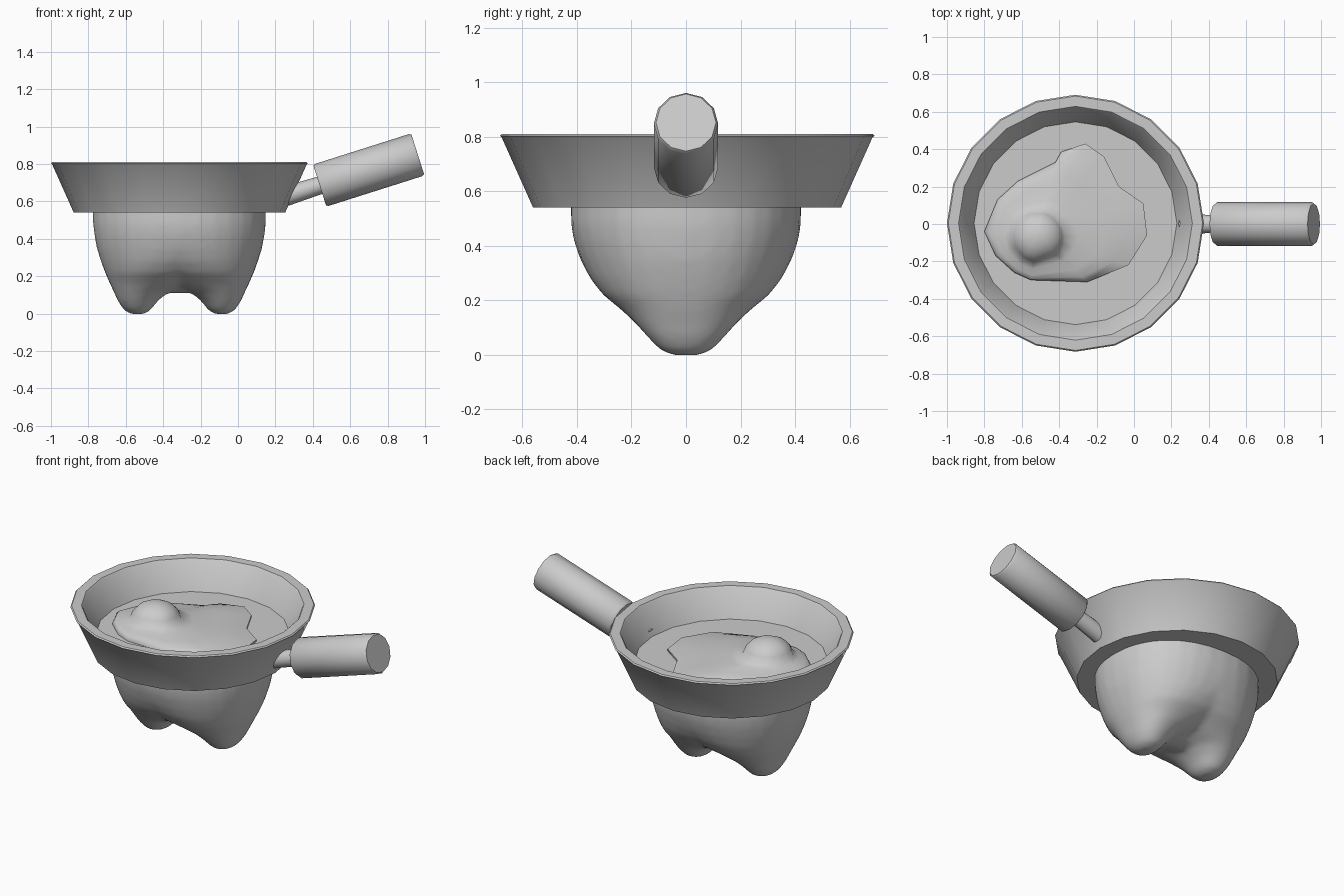
import bpy, bmesh, math
from mathutils import Vector

if "Cube" in bpy.data.objects:
    bpy.data.objects.remove(bpy.data.objects["Cube"])

grey = bpy.data.materials.new("plain_grey")
grey.use_nodes = True
COL = (0.6, 0.6, 0.6, 1)
grey.diffuse_color = COL
grey.node_tree.nodes["Principled BSDF"].inputs["Base Color"].default_value = COL

CX, CY = -0.313, 0.004        # pan centre


def loft(bm, rings, close_loop=False, cap=True):
    """Skin equal-length rings of points; optionally join last to first."""
    vs = [[bm.verts.new(p) for p in r] for r in rings]
    n = len(vs[0])
    pairs = list(zip(vs, vs[1:])) + ([(vs[-1], vs[0])] if close_loop else [])
    for a, b in pairs:
        for i in range(n):
            j = (i + 1) % n
            bm.faces.new((a[i], a[j], b[j], b[i]))
    if cap and not close_loop:
        bm.faces.new(vs[0])
        bm.faces.new(vs[-1])


def finish(name, bm, angle=35):
    bmesh.ops.recalc_face_normals(bm, faces=bm.faces)
    me = bpy.data.meshes.new(name)
    bm.to_mesh(me)
    bm.free()
    me.materials.append(grey)
    ob = bpy.data.objects.new(name, me)
    bpy.context.collection.objects.link(ob)
    bpy.ops.object.select_all(action='DESELECT')
    ob.select_set(True)
    bpy.context.view_layer.objects.active = ob
    bpy.ops.object.shade_smooth_by_angle(angle=math.radians(angle))
    return ob


def circle(r, z, n=20, cx=CX, cy=CY):
    return [(cx + r * math.cos(math.tau * i / n), cy + r * math.sin(math.tau * i / n), z)
            for i in range(n)]


# Pan: flared wall, thin rim and recessed floor
bm = bmesh.new()
profile = [(0.565, 0.54), (0.68, 0.797), (0.687, 0.803), (0.68, 0.81),
           (0.625, 0.81), (0.618, 0.803), (0.542, 0.64)]
loft(bm, [circle(r, z) for r, z in profile])
finish("pan", bm)

# Fried egg: irregular white rising into a round yolk
outline = [(0.07, -0.06), (0.05, 0.11), (-0.08, 0.20), (-0.16, 0.36), (-0.26, 0.43),
           (-0.39, 0.385), (-0.42, 0.33), (-0.62, 0.23), (-0.73, 0.13), (-0.80, -0.04),
           (-0.74, -0.17), (-0.64, -0.26), (-0.55, -0.30), (-0.25, -0.31), (-0.03, -0.22)]
yolk = Vector((-0.515, -0.07))
rings = [[(x, y, 0.635) for x, y in outline]]
# each step: share of outline left, yolk radius, height
for f, r, z in [(1, 0, 0.652), (0.75, 0.05, 0.668), (0.45, 0.1, 0.678), (0.12, 0.145, 0.688),
                (0, 0.145, 0.705), (0, 0.13, 0.74), (0, 0.1, 0.772),
                (0, 0.06, 0.792), (0, 0.02, 0.80)]:
    ring = []
    for p in outline:
        d = Vector(p) - yolk
        q = yolk + d * f + d.normalized() * r
        ring.append((q.x, q.y, z))
    rings.append(ring)
bm = bmesh.new()
loft(bm, rings)
finish("fried_egg", bm, 60)

# Body: two mirrored rooted halves fused into one smooth form
# each level: height, outer x, inner x, half depth
levels = [(0.60, -0.462, 0.462, 0.422), (0.48, -0.462, 0.462, 0.422),
          (0.42, -0.455, 0.45, 0.412), (0.35, -0.442, 0.41, 0.388),
          (0.28, -0.42, 0.31, 0.352), (0.22, -0.398, 0.19, 0.305),
          (0.16, -0.372, 0.06, 0.232), (0.115, -0.35, -0.06, 0.185),
          (0.07, -0.33, -0.115, 0.145), (0.03, -0.305, -0.145, 0.108),
          (0.008, -0.283, -0.167, 0.08), (-0.002, -0.255, -0.195, 0.04)]
bm = bmesh.new()
N = 32
for side in (1, -1):
    rings = []
    for z, a, b, ry in levels:
        ring = []
        for i in range(N):
            c, s = math.cos(math.tau * i / N), math.sin(math.tau * i / N)
            e = 0.9
            x = (a + b) / 2 + (b - a) / 2 * math.copysign(abs(c) ** e, c)
            ring.append((CX + side * x, math.copysign(abs(s) ** e, s) * ry, z))
        rings.append(ring)
    loft(bm, rings)
# web bridging the two roots
rings = []
for k in range(9):
    x = -0.2 + 0.05 * k
    low = 0.108 + 0.05 * abs(x) ** 2
    rings.append([(CX + x, y, z) for y, z in
                  [(-0.3, 0.3), (-0.2, 0.21), (-0.07, low + 0.015), (0, low),
                   (0.07, low + 0.015), (0.2, 0.21), (0.3, 0.3)]])
loft(bm, rings)
body = finish("rooted_body", bm, 60)
mod = body.modifiers.new("fuse", 'REMESH')
mod.mode = 'VOXEL'
mod.voxel_size = 0.018
mod.use_smooth_shade = True
mod = body.modifiers.new("soften", 'SMOOTH')
mod.factor = 0.5
mod.iterations = 6


# Handle: slim neck and thick grip along one tilted axis
def rod(name, start, end, profile, n):
    a, b = Vector(start), Vector(end)
    d = (b - a).normalized()
    up = d.cross(Vector((0, 1, 0)))
    bm = bmesh.new()
    rings = []
    for t, r in profile:
        c = a + d * t
        rings.append([c + up * (r * math.cos(math.tau * i / n))
                      + Vector((0, r * math.sin(math.tau * i / n), 0)) for i in range(n)])
    loft(bm, rings)
    finish(name, bm, 40)


length = 0.55
rod("handle_neck", (0.255, 0, 0.628), (0.48, 0, 0.70), [(0, 0.053), (0.22, 0.047)], 12)
rod("handle_grip", (0.437, 0, 0.685), (0.96, 0, 0.851),
    [(0, 0.11), (0.01, 0.118), (length - 0.012, 0.118), (length, 0.11)], 12)
